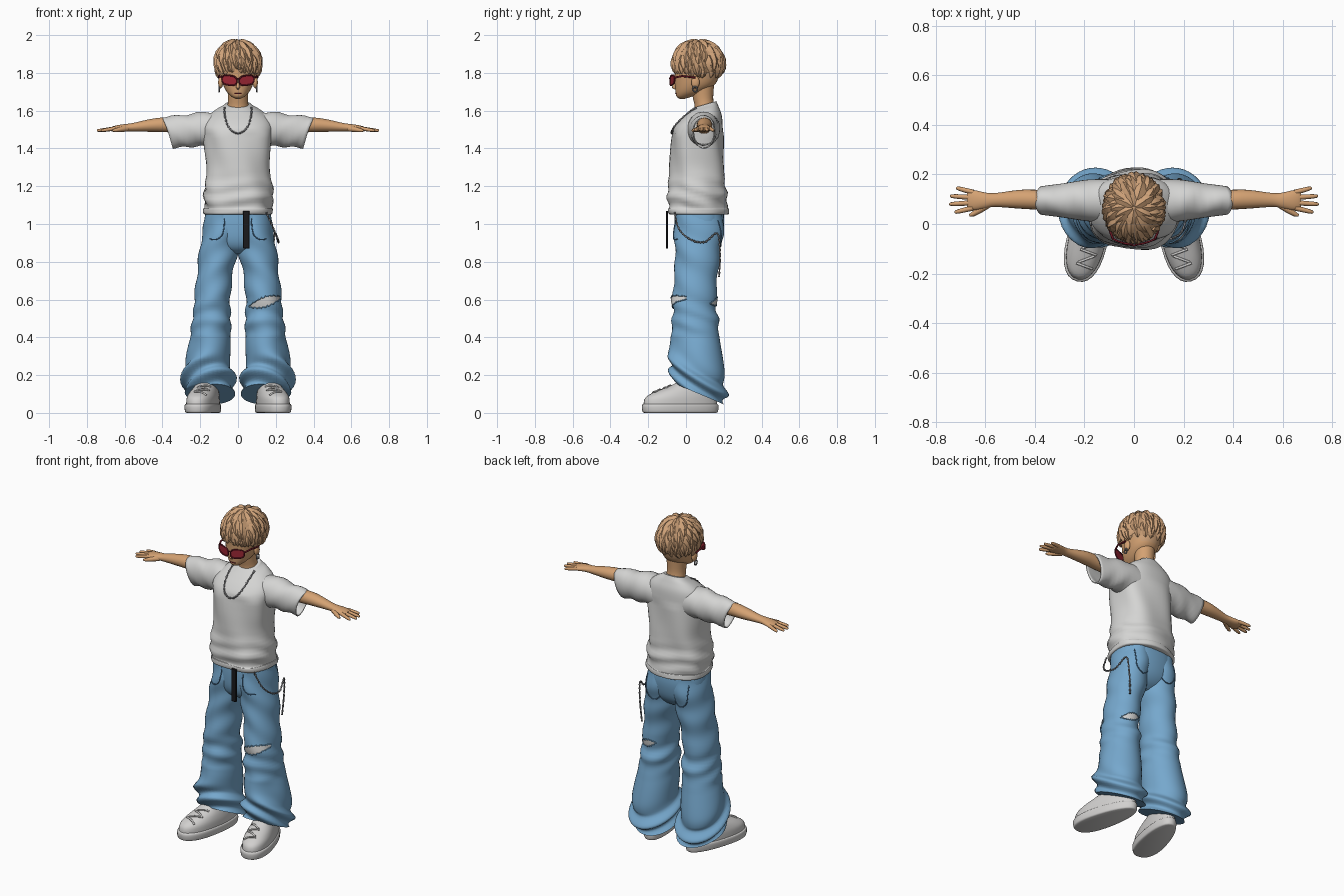
import bpy, bmesh, math, random
from math import sin, cos, pi
from mathutils import Vector, Matrix
from mathutils.bvhtree import BVHTree

random.seed(4)
if "Cube" in bpy.data.objects:
    bpy.data.objects.remove(bpy.data.objects["Cube"])


def material(name, *rgb):
    m = bpy.data.materials.new(name)
    m.use_nodes = True
    m.diffuse_color = (*rgb, 1)
    node = next(n for n in m.node_tree.nodes if n.type == 'BSDF_PRINCIPLED')
    node.inputs["Base Color"].default_value = (*rgb, 1)
    return m


SKIN = material("skin", .66, .36, .17)
HAIR = material("light brown hair", .62, .36, .19)
SHIRT = material("off white cloth", .66, .66, .65)
DENIM = material("blue denim", .18, .39, .61)
STITCH = material("dark blue stitching", .06, .15, .27)
SHOE = material("shoe white", .64, .63, .62)
BLACK = material("black strap", .01, .01, .012)
LENS = material("red lens", .33, .02, .035)
FRAME = material("dark red frame", .16, .01, .02)
METAL = material("grey metal", .2, .2, .21)


def finish(name, bm, mat, angle=50):
    bmesh.ops.recalc_face_normals(bm, faces=bm.faces[:])
    me = bpy.data.meshes.new(name)
    bm.to_mesh(me)
    bm.free()
    ob = bpy.data.objects.new(name, me)
    bpy.context.collection.objects.link(ob)
    me.materials.append(mat)
    bpy.ops.object.select_all(action='DESELECT')
    ob.select_set(True)
    bpy.context.view_layer.objects.active = ob
    bpy.ops.object.shade_smooth_by_angle(angle=math.radians(angle))
    return ob


def spline(keys, n):
    """Catmull-Rom interpolation of equal-length tuples."""
    out = []
    last = len(keys) - 1
    for i in range(last):
        a, b, c, d = (keys[min(max(j, 0), last)] for j in range(i - 1, i + 3))
        for k in range(n):
            t = k / n
            out.append(tuple(q + .5 * t * (r - p + t * (2 * p - 5 * q + 4 * r - s + t * (3 * (q - r) + s - p)))
                             for p, q, r, s in zip(a, b, c, d)))
    return out + [tuple(keys[-1])]


def skin_rings(bm, rings, cap=True):
    rows = [[bm.verts.new(p) for p in ring] for ring in rings]
    for a, b in zip(rows, rows[1:]):
        for i in range(len(a)):
            j = (i + 1) % len(a)
            bm.faces.new((a[i], a[j], b[j], b[i]))
    if cap:
        bm.faces.new(rows[0])
        bm.faces.new(rows[-1])


def loft(name, keys, mat, axis='z', p=2, segs=32, n=4, warp=None, cap=True, side=1):
    """Keys are (position on axis, centre 1, centre 2, radius 1, radius 2)."""
    rings = []
    for s, c1, c2, r1, r2 in spline(keys, n):
        ring = []
        for k in range(segs):
            a = 2 * pi * k / segs
            u, v = (math.copysign(abs(f) ** (2 / p), f) for f in (cos(a), sin(a)))
            u, v = c1 + r1 * u, c2 + r2 * v
            q = Vector((u, v, s) if axis == 'z' else (s, u, v))
            if warp:
                q = warp(q, a, s, c1, c2)
            q.x *= side
            ring.append(q)
        rings.append(ring)
    bm = bmesh.new()
    skin_rings(bm, rings, cap)
    return finish(name, bm, mat)


def tube(name, pts, radii, mat, closed=False):
    cu = bpy.data.curves.new(name, 'CURVE')
    cu.dimensions = '3D'
    cu.bevel_depth, cu.bevel_resolution, cu.use_fill_caps = 1, 2, True
    sp = cu.splines.new('POLY')
    sp.points.add(len(pts) - 1)
    sp.use_cyclic_u = closed
    for i, (pt, q) in enumerate(zip(sp.points, pts)):
        pt.co = (*q, 1)
        pt.radius = radii[i % len(radii)]
    ob = bpy.data.objects.new(name, cu)
    bpy.context.collection.objects.link(ob)
    bpy.ops.object.select_all(action='DESELECT')
    ob.select_set(True)
    bpy.context.view_layer.objects.active = ob
    cu.materials.append(mat)
    bpy.ops.object.convert(target='MESH')
    bpy.ops.object.shade_smooth_by_angle(angle=math.radians(50))


def drape(target, pts, direction, off=.003):
    """Project points along a direction onto a part."""
    tree = BVHTree.FromObject(target, bpy.context.evaluated_depsgraph_get())
    d = Vector(direction).normalized()
    hits = [tree.ray_cast(Vector(q) - 2 * d, d)[0] for q in pts]
    return [h - d * off for h in hits if h]


def ball(name, centre, radii, mat):
    bm = bmesh.new()
    bmesh.ops.create_uvsphere(bm, u_segments=20, v_segments=14, radius=1,
                              matrix=Matrix.Translation(centre) @ Matrix.Diagonal((*radii, 1)))
    return finish(name, bm, mat)


# Shirt with soft folds, a hem band and a tilted collar
def shirt_folds(q, a, z, cx, cy):
    low = max(0, 1 - abs(z - 1.15) / .13)
    d = .007 * low * sin(z * 75 + 2 * sin(a * 2) + a) + .005 * sin(5 * a + z * 12) * (z < 1.5)
    q += Vector((cos(a), sin(a), 0)) * d
    q.z += .28 * (q.y - .1) * max(0, (z - 1.5) / .13)
    return q


shirt = loft("shirt_body", [
    (1.05, 0, .065, .172, .15), (1.056, 0, .065, .182, .16), (1.08, 0, .06, .182, .16),
    (1.088, 0, .06, .176, .154), (1.15, 0, .058, .185, .157), (1.22, 0, .058, .175, .148),
    (1.30, 0, .06, .165, .145), (1.40, 0, .06, .175, .14), (1.50, 0, .063, .185, .132),
    (1.56, 0, .075, .168, .115), (1.60, 0, .085, .125, .09), (1.622, 0, .093, .084, .072),
    (1.633, 0, .098, .068, .062)], SHIRT, p=2.4, segs=48, warp=shirt_folds)


def sleeve_folds(q, a, x, cy, cz):
    q.x += .33 * (q.z - cz) * min(1, max(0, (x - .15) / .2))
    q.z += .005 * sin(x * 55 + 2 * a)
    return q


# Jeans: folds get deeper near the ankles and the hem drops to the back
def leg_folds(q, a, z, cx, cy):
    low = min(1, max(0, (.42 - z) / .2))
    d = (.004 + .011 * low) * sin(z * (38 + 32 * low) + 2.2 * sin(a + 1) + a)
    d += .008 * max(0, 1 - abs(z - .5) / .12) * sin(z * 60 + 3 * sin(a))
    q += Vector((cos(a), sin(a), 0)) * d
    q.z -= .42 * (q.y - cy) * low
    return q


hips = loft("jeans_hips", [(.84, 0, .06, .06, .05), (.87, 0, .06, .12, .095), (.92, 0, .065, .165, .122),
                           (1.0, 0, .07, .178, .132), (1.07, 0, .07, .172, .128)], DENIM, p=2.4)


def shoe_shape(q, a, z, cx, cy):
    q.x *= 1 - .75 * q.y
    q = Matrix.Rotation(math.radians(14), 3, 'Z') @ q
    return q + Vector((.18, -.03, 0))


for side, word in ((1, "left"), (-1, "right")):
    sleeve = loft(word + "_sleeve", [(.06, .09, 1.50, .09, .09), (.18, .095, 1.502, .085, .09),
                                     (.28, .095, 1.492, .07, .084), (.372, .095, 1.485, .058, .082)],
                  SHIRT, axis='x', warp=sleeve_folds, cap=False, side=side)
    sol = sleeve.modifiers.new("thickness", 'SOLIDIFY')
    sol.thickness = .006

    # Arm, palm, fingers and thumb
    loft(word + "_arm", [(.2, .095, 1.52, .04, .042), (.38, .098, 1.525, .04, .039), (.46, .1, 1.522, .038, .034),
                         (.56, .097, 1.512, .028, .022), (.6, .095, 1.51, .032, .019), (.64, .096, 1.506, .04, .017),
                         (.665, .097, 1.503, .038, .013), (.675, .097, 1.502, .03, .008)],
         SKIN, axis='x', segs=20, side=side)
    for i, length in enumerate((.068, .088, .085, .062)):
        y = .065 + .021 * i
        tip = y + .012 * (i - 1.5)
        tube(f"{word}_finger_{i + 1}", [(side * (.65 + length * f * 1.1), y + (tip - y) * f, 1.506 - .012 * f)
                                        for f in (0, .4, .75, .95, 1)], [.011, .01, .009, .007, .003], SKIN)
    tube(word + "_thumb", [(side * .59, .08, 1.505), (side * .625, .055, 1.5), (side * .65, .04, 1.496),
                           (side * .665, .034, 1.494)], [.016, .013, .01, .005], SKIN)

    leg = loft(word + "_jeans_leg", [
        (.1, .15, .07, .122, .135), (.16, .155, .065, .135, .148), (.22, .158, .06, .133, .148),
        (.3, .155, .055, .118, .135), (.4, .145, .05, .11, .125), (.5, .14, .048, .1, .12),
        (.62, .135, .045, .095, .115), (.75, .12, .055, .095, .115), (.85, .104, .062, .102, .12),
        (.95, .09, .068, .098, .13), (1.06, .085, .07, .088, .125)], DENIM, segs=40, n=7, warp=leg_folds, side=side)

    # Shoe: sole and upper lofted upward, laces draped over the instep
    loft(word + "_shoe_sole", [(0, 0, 0, .07, .195), (.006, 0, 0, .078, .204), (.03, 0, 0, .081, .208),
                               (.044, 0, 0, .079, .205), (.048, 0, 0, .072, .197)],
         SHOE, p=2.3, warp=shoe_shape, side=side)
    shoe = loft(word + "_shoe_upper", [(.04, 0, 0, .074, .2), (.08, 0, .004, .073, .194), (.11, 0, .025, .067, .165),
                                       (.14, 0, .06, .058, .122), (.17, 0, .085, .052, .09), (.2, 0, .095, .046, .075)],
                SHOE, p=2.2, warp=shoe_shape, side=side)
    for i in range(4):
        y, flip = -.17 + .028 * i, (-1) ** i
        row = [(side * (.2 - .008 * i + .032 * f), y + .012 * f * flip, 0) for f in (-1, -.5, 0, .5, 1)]
        tube(f"{word}_lace_{i + 1}", drape(shoe, row, (0, 0, -1)), [.005], SHOE)

    # Pocket stitching
    for name, shape, d in (
            ("back_pocket", [(.045, 1.02), (.045, .92), (.09, .88), (.135, .92), (.14, 1.02)], (0, -1, 0)),
            ("front_pocket", [(.07, 1.03), (.08, .95), (.11, .92), (.15, .92)], (0, 1, 0))):
        line = [(side * x, 0, z) for x, z in spline(shape, 5)]
        tube(f"{word}_{name}_stitch", drape(leg, line, d, .001), [.003], STITCH)

    # Torn cloth at the front and back of one knee
    if side == 1:
        for name, cx, cz, half, tall, slant, dy in (("front_knee_rip", .145, .588, .088, .026, .28, 1),
                                                    ("back_knee_rip", .15, .59, .055, .02, -.2, -1)):
            top, low = [], []
            for k in range(17):
                f = k / 8 - 1
                h = tall * (1 - f * f) * (1 + .12 * (-1) ** k) + .001
                for row, s in ((top, 1), (low, -1)):
                    row.append((cx + f * half, 0, cz + slant * f * half + s * h))
            mid = [tuple((a + b) / 2 for a, b in zip(p, q)) for p, q in zip(top, low)]
            rows = [drape(leg, r, (0, dy, 0), .004) for r in (top, mid, low)]
            bm = bmesh.new()
            for r, s in zip(rows, rows[1:]):
                for i in range(min(len(r), len(s)) - 1):
                    bm.faces.new([bm.verts.new(v) for v in (r[i], r[i + 1], s[i + 1], s[i])])
            bmesh.ops.remove_doubles(bm, verts=bm.verts[:], dist=.0001)
            finish(name, bm, SHIRT)
            for label, edge in (("top", rows[0]), ("bottom", rows[2])):
                tube(f"{name}_{label}_edge", edge, [.003], DENIM)

    # Ear and hoop earring
    ball(word + "_ear", (side * .092, .05, 1.75), (.013, .022, .032), SKIN)
    tube(word + "_earring", [(side * .1, .048 + .012 * cos(k * pi / 8), 1.714 + .014 * sin(k * pi / 8))
                             for k in range(16)], [.004], METAL, closed=True)

    # Sunglasses: curved lens, rim and temple
    rim = []
    for k in range(24):
        a = 2 * pi * k / 24
        x = .046 + .039 * math.copysign(abs(cos(a)) ** .7, cos(a))
        z = 1.761 + .026 * math.copysign(abs(sin(a)) ** .7, sin(a)) + .12 * (x - .046)
        rim.append(Vector((side * x, -.083 + 3.2 * x * x, z)))
    bm = bmesh.new()
    bm.faces.new([bm.verts.new(v) for v in rim])
    finish(word + "_lens", bm, LENS)
    tube(word + "_lens_rim", rim, [.004], FRAME, closed=True)
    tube(word + "_glasses_temple", [(side * .085, -.06, 1.775), (side * .1, -.02, 1.783), (side * .103, .05, 1.775)],
         [.005], FRAME)

tube("glasses_bridge", [(-.012, -.083, 1.768), (0, -.087, 1.77), (.012, -.083, 1.768)], [.004], FRAME)

# Head, neck and small facial features
head = loft("head", [(1.663, 0, -.02, .014, .014), (1.675, 0, -.008, .035, .042), (1.70, 0, .02, .06, .075),
                     (1.74, 0, .048, .08, .106), (1.80, 0, .06, .093, .12), (1.86, 0, .062, .1, .125),
                     (1.93, 0, .065, .085, .1), (1.96, 0, .065, .04, .05)], SKIN, p=2.2)
head.data.materials.append(HAIR)
for f in head.data.polygons:
    f.material_index = int(f.center.z > 1.83 - .5 * min(max(f.center.y, 0), .14))
loft("neck", [(1.56, 0, .1, .062, .058), (1.62, 0, .098, .056, .052), (1.67, 0, .09, .053, .054),
              (1.75, 0, .085, .06, .065)], SKIN, segs=24)
tube("nose", [(0, -.055, 1.765), (0, -.06, 1.74), (0, -.064, 1.724), (0, -.054, 1.716)], [.006, .009, .011, .006], SKIN)
tube("mouth", drape(head, [(.006 * k, 0, 1.69) for k in range(-3, 4)], (0, 1, 0), .001), [.0025], FRAME)

# Hair: a cap under overlapping pointed locks that radiate from the crown
CROWN, SIZE = Vector((0, .065, 1.85)), Vector((.118, .133, .122))


def on_scalp(t, phi, grow):
    return CROWN + Vector((SIZE.x * sin(t) * sin(phi), -SIZE.y * sin(t) * cos(phi), SIZE.z * cos(t))) * grow


cap = ball("hair_cap", CROWN, SIZE * .98, HAIR)
bm = bmesh.new()
bm.from_mesh(cap.data)
bmesh.ops.delete(bm, geom=[v for v in bm.verts if v.co.z < 1.81 - .35 * max(0, v.co.y)], context='VERTS')
bm.to_mesh(cap.data)
bm.free()

bm = bmesh.new()
for row in range(8):
    start = .05 + .23 * row
    count = int(6 + 17 * sin(start))
    for k in range(count):
        phi = 2 * pi * (k + .5 * (row % 2) + random.uniform(-.25, .25)) / count
        limit = 2.25 - .3 * max(0, cos(phi))
        end = min(limit + random.uniform(-.12, .08), start + random.uniform(.55, .75))
        twist, lift = random.uniform(-.1, .3), random.uniform(.05, .11)
        rings = []
        for f, w in ((0, .6), (.3, 1), (.6, .9), (.85, .5), (1, .04)):
            t, ph = start + (end - start) * f, phi + twist * f
            mid = on_scalp(t, ph, .97 + lift * f)
            out = (mid - CROWN).normalized()
            across = Vector((cos(ph), sin(ph), 0)) * .021 * w
            rings.append([mid - across, mid + out * .013 * w, mid + across, mid - out * .012 * w])
        skin_rings(bm, rings)
finish("hair_locks", bm, HAIR, 35)

# Necklace, hip chain and hanging belt end
loop = [(-.072 * cos(pi * k / 40), 0, 1.615 - .135 * sin(pi * k / 40) ** .9) for k in range(41)]
tube("necklace", drape(shirt, loop, (0, 1, 0), .004), [.006, .003], METAL)
chain = spline([(.15, -.06, 1.06), (.19, -.035, .97), (.212, .03, .915), (.213, .1, .905), (.195, .165, .95),
                (.185, .18, .85), (.175, .175, .72)], 9)
tube("hip_chain", chain, [.006, .003], METAL)
bm = bmesh.new()
bmesh.ops.create_cube(bm, size=1, matrix=Matrix.Translation((.044, -.1, .97)) @ Matrix.Diagonal((.034, .012, .2, 1)))
bmesh.ops.bevel(bm, geom=bm.edges[:], offset=.003, segments=1, affect='EDGES')
finish("belt_end", bm, BLACK, 30)
